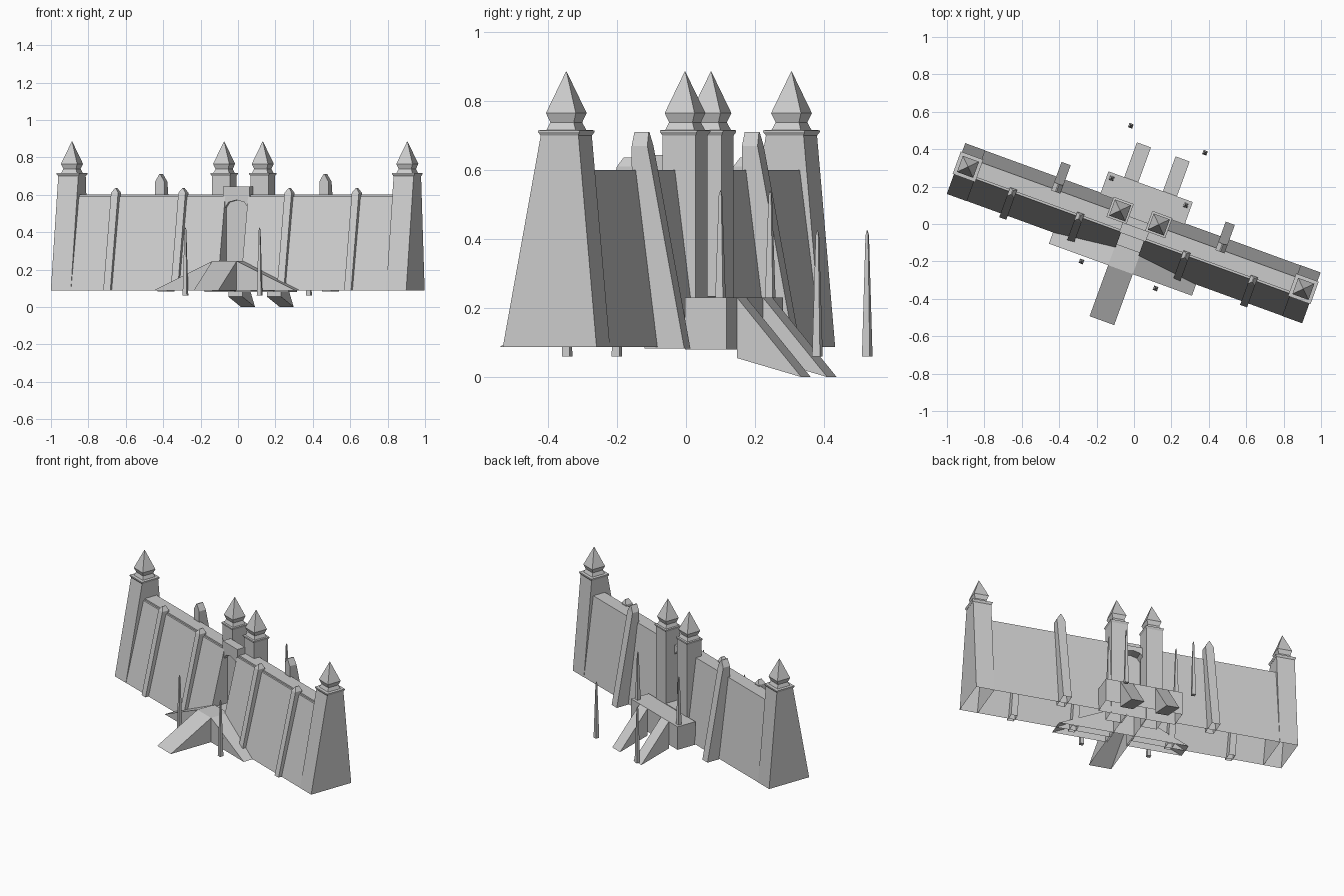
import bpy, bmesh, math
from mathutils import Matrix

if "Cube" in bpy.data.objects:
    bpy.data.objects.remove(bpy.data.objects["Cube"])

# the whole wall is turned 20 degrees; parts are built in wall space (u along, v back)
PLACE = Matrix.Translation((0, -0.045, 0)) @ Matrix.Rotation(math.radians(-20), 4, 'Z')


def finish(name, bm, hollow):
    bmesh.ops.remove_doubles(bm, verts=bm.verts, dist=1e-5)
    bmesh.ops.recalc_face_normals(bm, faces=bm.faces)
    if hollow:  # open underside
        bm.normal_update()
        down = [f for f in bm.faces if f.normal.z < -0.99]
        bmesh.ops.delete(bm, geom=down, context='FACES')
    bm.transform(PLACE)
    me = bpy.data.meshes.new(name)
    bm.to_mesh(me)
    bm.free()
    ob = bpy.data.objects.new(name, me)
    bpy.context.collection.objects.link(ob)
    return ob


def skin(name, rings, hollow=False):
    """Solid through rings of points."""
    bm = bmesh.new()
    vs = [[bm.verts.new(p) for p in r] for r in rings]
    n = len(rings[0])
    for a, b in zip(vs, vs[1:]):
        for i in range(n):
            j = (i + 1) % n
            bm.faces.new((a[i], a[j], b[j], b[i]))
    bm.faces.new(vs[0])
    bm.faces.new(vs[-1])
    return finish(name, bm, hollow)


def stack(name, levels, hollow=False):
    """Rectangles (u0, u1, v0, v1, z) joined upwards."""
    return skin(name, [[(a, c, z), (b, c, z), (b, d, z), (a, d, z)]
                       for a, b, c, d, z in levels], hollow)


def along_u(name, profile, u0, u1, hollow=False):
    return skin(name, [[(u, v, z) for v, z in profile] for u in (u0, u1)], hollow)


def along_v(name, profile, v0, v1, hollow=False):
    return skin(name, [[(u, v, z) for u, z in profile] for v in (v0, v1)], hollow)


def box(name, u0, u1, v0, v1, z0, z1, hollow=False):
    return stack(name, [(u0, u1, v0, v1, z0), (u0, u1, v0, v1, z1)], hollow)


def finial(name, u, v, body, rim):
    """Flared rim, waisted neck and pointed cap."""
    prof = [(body, 0.7), (rim, 0.71), (rim, 0.715), (0.045, 0.716),
            (0.036, 0.738), (0.046, 0.765), (0.0008, 0.885)]
    stack(name, [(u - r, u + r, v - r, v + r, z) for r, z in prof])


def span(s, a, b):
    return sorted((s * a, s * b))


for s, side in ((-1, "left"), (1, "right")):
    # battered wall halves with a stepped front lip
    u0, u1 = span(s, 0.065, 0.9)
    along_u(f"wall_{side}", [(-0.148, 0.087), (-0.022, 0.59), (-0.012, 0.59), (-0.012, 0.6),
                             (0.072, 0.6), (0.139, 0.087)], u0, u1, True)

    # end towers
    u0, u1 = span(s, 0.897, 1.011)
    stack(f"end_tower_{side}", [(u0, u1, -0.149, 0.14, 0.087), (u0, u1, -0.032, 0.084, 0.7)], True)
    finial(f"end_finial_{side}", s * 0.954, 0.026, 0.058, 0.064)

    # gate piers
    u = s * 0.11
    stack(f"gate_pier_{side}", [(u - 0.051, u + 0.051, 0.034, 0.136, z) for z in (0.085, 0.7)], True)
    finial(f"gate_finial_{side}", u, 0.085, 0.051, 0.057)

    # front buttresses with gabled tops
    for i, c in enumerate((0.302, 0.685)):
        c *= s
        stack(f"front_buttress_{side}_{i}", [
            (c - 0.02, c + 0.02, -0.17, -0.1, 0.087),
            (c - 0.02, c + 0.02, -0.048, 0.0, 0.61),
            (c - 0.002, c + 0.002, -0.034, -0.01, 0.636)], True)

    # back buttress
    c = s * 0.467
    stack(f"back_buttress_{side}", [
        (c - 0.026, c + 0.026, 0.1, 0.222, 0.083),
        (c - 0.026, c + 0.026, 0.06, 0.12, 0.61),
        (c - 0.026, c + 0.026, 0.06, 0.108, 0.67),
        (c - 0.003, c + 0.003, 0.06, 0.104, 0.71)], True)

    # back ramp
    u0, u1 = span(s, 0.07, 0.15)
    along_u(f"back_ramp_{side}", [(0.26, 0.23), (0.458, 0.0), (0.26, 0.055)], u0, u1)

    # side ramp running down along the wall
    along_v(f"side_ramp_{side}", [(s * 0.06, 0.087), (s * 0.06, 0.245), (s * 0.07, 0.245), (s * 0.407, 0.087)],
            -0.212, -0.09, True)

    # slim tapered posts
    for name, v, z0, z1 in (("front", -0.242, 0.06, 0.425), ("rear", 0.53, 0.06, 0.425),
                            ("platform", 0.231, 0.225, 0.54)):
        c, w, t = s * 0.211, 0.012, 0.004
        stack(f"{name}_post_{side}", [
            (c - w, c + w, v - w, v + w, z0),
            (c - t, c + t, v - t, v + t, z1 - 0.015),
            (c - t / 4, c + t / 4, v - t / 4, v + t / 4, z1)])

# arched gate head, door, and block above
along_v("gate_head", [(-0.066, 0.6), (-0.066, 0.53), (-0.045, 0.56), (0, 0.572),
                      (0.045, 0.56), (0.066, 0.53), (0.066, 0.6)], -0.024, 0.072)
box("gate_door", -0.066, 0.066, 0.0, 0.01, 0.2, 0.575)
box("gate_block", -0.075, 0.075, -0.026, 0.03, 0.59, 0.643)

# landings and front ramp
box("gate_floor", -0.066, 0.066, -0.1, 0.136, 0.22, 0.235)
box("back_platform", -0.24, 0.24, 0.132, 0.26, 0.08, 0.23, True)
along_u("front_ramp", [(-0.09, 0.087), (-0.09, 0.245), (-0.212, 0.245), (-0.502, 0.087)], -0.07, 0.07, True)
